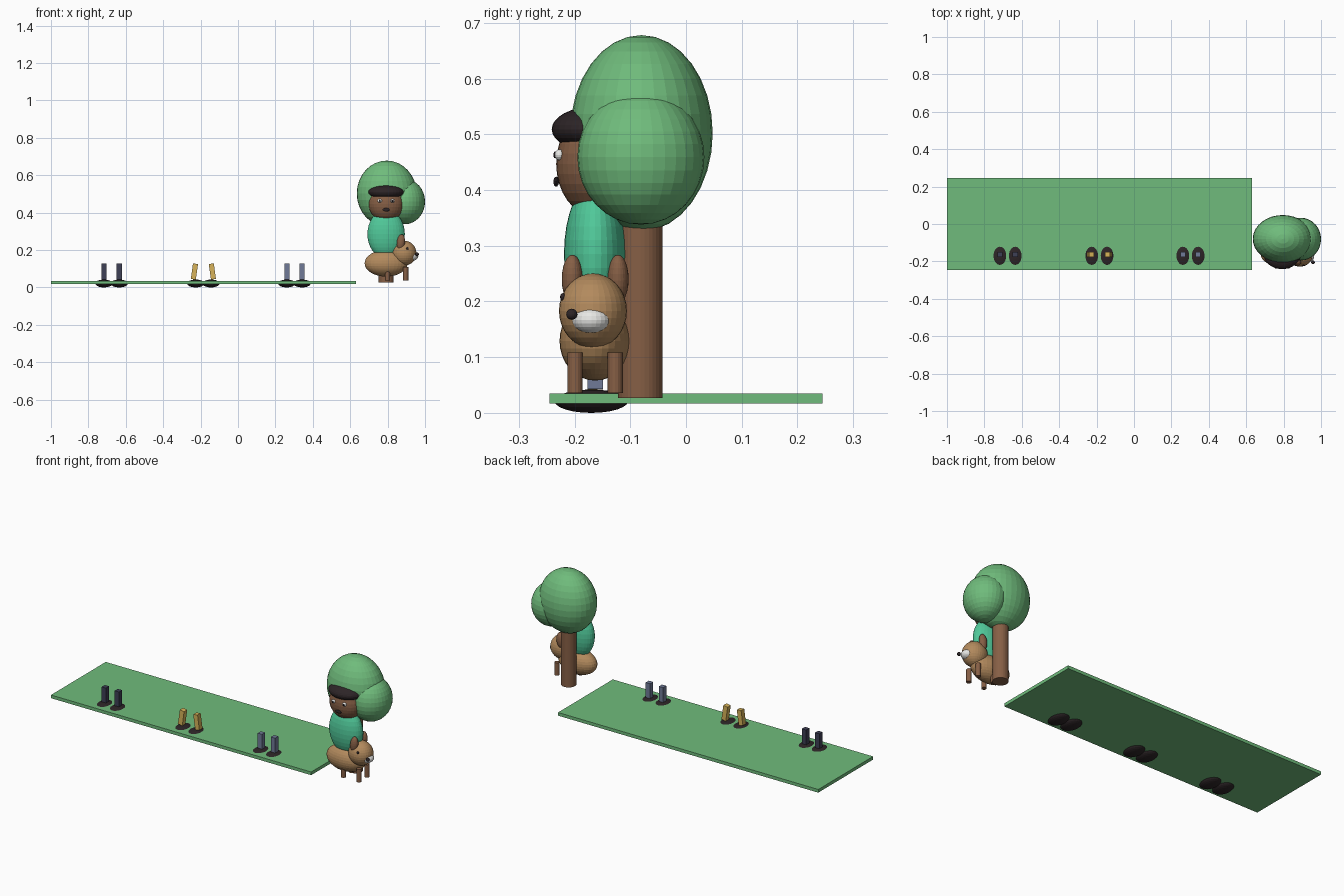
import bpy
import bmesh
from math import radians
from mathutils import Matrix, Vector

cube = bpy.data.objects.get("Cube")
if cube:
    bpy.data.objects.remove(cube, do_unlink=True)


def material(name, r, g, b):
    m = bpy.data.materials.new(name)
    m.use_nodes = True
    m.diffuse_color = (r, g, b, 1)
    node = next(n for n in m.node_tree.nodes if n.type == "BSDF_PRINCIPLED")
    node.inputs["Base Color"].default_value = (r, g, b, 1)
    node.inputs["Roughness"].default_value = 0.8
    return m


GREEN = material("leaf green", 0.16, 0.50, 0.20)
SHIRT = material("mint shirt", 0.08, 0.58, 0.32)
BROWN = material("warm brown", 0.24, 0.115, 0.06)
TAN = material("tan fur", 0.45, 0.255, 0.11)
DARK = material("near black", 0.026, 0.018, 0.02)
WHITE = material("white", 0.80, 0.80, 0.78)
NAVY = material("navy cloth", 0.048, 0.05, 0.09)
YELLOW = material("mustard cloth", 0.68, 0.45, 0.10)
SLATE = material("slate cloth", 0.16, 0.195, 0.31)


def finish(name, bm, mat, loc, tilt=0):
    mesh = bpy.data.meshes.new(name)
    bm.to_mesh(mesh)
    bm.free()
    mesh.materials.append(mat)
    ob = bpy.data.objects.new(name, mesh)
    ob.location = loc
    ob.rotation_euler.y = radians(tilt)
    bpy.context.collection.objects.link(ob)
    return ob


def ellipsoid(name, mat, loc, radii, tilt=0, seg=32):
    bm = bmesh.new()
    bmesh.ops.create_uvsphere(bm, u_segments=seg, v_segments=seg // 2, radius=1)
    bmesh.ops.scale(bm, vec=Vector(radii), verts=bm.verts)
    return finish(name, bm, mat, loc, tilt)


def box(name, mat, loc, size, tilt=0):
    bm = bmesh.new()
    bmesh.ops.create_cube(bm, size=1, matrix=Matrix.Diagonal((*size, 1)))
    return finish(name, bm, mat, loc, tilt)


def cylinder(name, mat, x, y, z0, z1, radius, seg=24):
    bm = bmesh.new()
    bmesh.ops.create_cone(bm, cap_ends=True, segments=seg, radius1=radius,
                          radius2=radius, depth=z1 - z0)
    return finish(name, bm, mat, (x, y, (z0 + z1) / 2))


# Lawn
box("lawn", GREEN, (-0.185, 0, 0.026), (1.63, 0.49, 0.018))

# Three pairs of shoes and short legs
PAIRS = [("first", -0.676, NAVY, 0), ("middle", -0.185, YELLOW, 8),
         ("third", 0.302, SLATE, 0)]
for label, cx, cloth, tilt in PAIRS:
    for side, s in (("right", -1), ("left", 1)):
        ellipsoid(f"{label}_{side}_shoe", DARK, (cx + s * 0.041, -0.17, 0.021),
                  (0.046, 0.066, 0.021), seg=24)
        spread = 0.048 if tilt else 0.041
        box(f"{label}_{side}_leg", cloth, (cx + s * spread, -0.163, 0.085),
            (0.027, 0.028, 0.084), -s * tilt)

# Tree
PX = 0.792
cylinder("tree_trunk", BROWN, PX, -0.082, 0.027, 0.42, 0.04, 32)
ellipsoid("main_foliage", GREEN, (0.795, -0.08, 0.502), (0.16, 0.128, 0.176))
ellipsoid("side_foliage", GREEN, (0.892, -0.081, 0.459), (0.108, 0.114, 0.121))

# Person
PY = -0.163
ellipsoid("shirt", SHIRT, (PX, PY, 0.285), (0.1, 0.056, 0.13))
ellipsoid("head", BROWN, (PX, PY, 0.447), (0.094, 0.07, 0.094))
ellipsoid("hair", DARK, (PX, PY, 0.509), (0.098, 0.078, 0.041))
ellipsoid("mouth", DARK, (PX, -0.233, 0.415), (0.019, 0.005, 0.009), seg=16)
for side, s in (("right", -1), ("left", 1)):
    ellipsoid(f"{side}_eye", WHITE, (PX + s * 0.034, -0.227, 0.463),
              (0.012, 0.009, 0.010), seg=16)
    ellipsoid(f"{side}_pupil", DARK, (PX + s * 0.034, -0.235, 0.463),
              (0.005, 0.003, 0.006), seg=12)

# Dog, facing +x
ellipsoid("dog_body", TAN, (PX, PY, 0.129), (0.115, 0.064, 0.071))
ellipsoid("dog_head", TAN, (0.887, -0.167, 0.183), (0.067, 0.061, 0.067))
ellipsoid("dog_snout", WHITE, (0.928, -0.17, 0.167), (0.036, 0.035, 0.025), seg=24)
ellipsoid("dog_nose", DARK, (0.957, -0.205, 0.177), (0.010, 0.010, 0.010), seg=16)
ellipsoid("dog_eye", DARK, (0.906, -0.221, 0.208), (0.007, 0.005, 0.007), seg=16)
for side, s in (("right", -1), ("left", 1)):
    ellipsoid(f"dog_{side}_ear", BROWN, (0.871, PY + s * 0.041, 0.24),
              (0.022, 0.019, 0.044), 6, seg=24)
    for end, x in (("hind", 0.80), ("front", 0.897)):
        cylinder(f"dog_{end}_{side}_leg", BROWN, x, PY + s * 0.036,
                 0.036, 0.108, 0.0135, 16)
